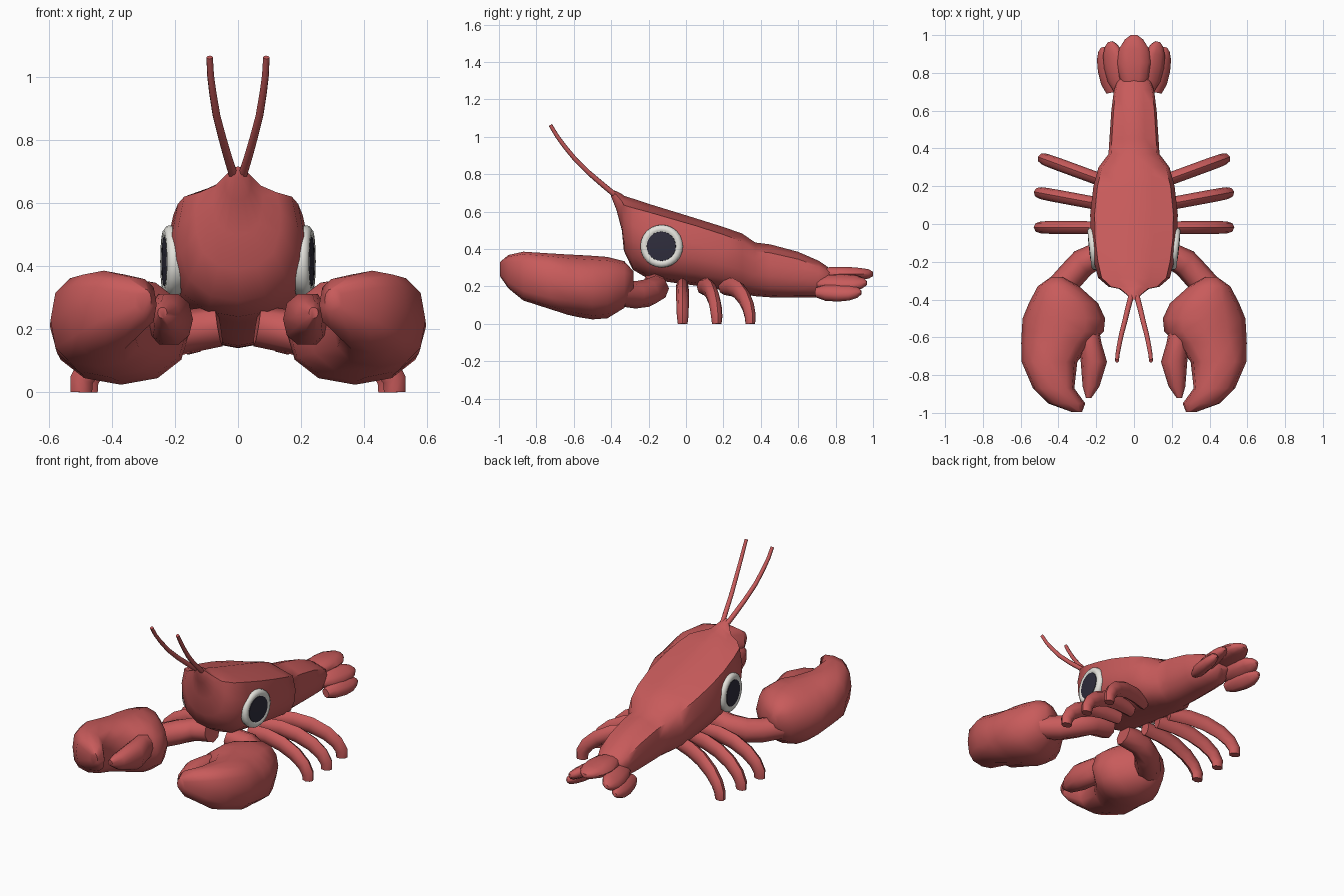
import bpy, bmesh
from math import cos, sin, pi, copysign
from mathutils import Vector, Matrix

cube = bpy.data.objects.get("Cube")
if cube:
    bpy.data.objects.remove(cube, do_unlink=True)


def material(name, rgb):
    m = bpy.data.materials.new(name)
    m.use_nodes = True
    m.diffuse_color = (*rgb, 1)
    m.node_tree.nodes["Principled BSDF"].inputs["Base Color"].default_value = (*rgb, 1)
    return m


RED = material("shell red", (0.58, 0.105, 0.105))
WHITE = material("eye white", (0.78, 0.77, 0.72))
DARK = material("pupil dark", (0.028, 0.026, 0.045))
made = []


def skin(name, rings, mat=RED, matrix=None):
    """Bridge equal-sized rings of points and cap both ends."""
    bm = bmesh.new()
    loops = [[bm.verts.new(p) for p in r] for r in rings]
    n = len(loops[0])
    for a, b in zip(loops, loops[1:]):
        for i in range(n):
            bm.faces.new((a[i], a[(i + 1) % n], b[(i + 1) % n], b[i]))
    bm.faces.new(loops[0])
    bm.faces.new(loops[-1])
    if matrix:
        bm.transform(matrix)
    bmesh.ops.recalc_face_normals(bm, faces=bm.faces)
    mesh = bpy.data.meshes.new(name)
    bm.to_mesh(mesh)
    bm.free()
    mesh.materials.append(mat)
    ob = bpy.data.objects.new(name, mesh)
    bpy.context.collection.objects.link(ob)
    made.append(ob)


def section(y, x0, x1, z0, z1, power=2.2, sides=12):
    """Rounded-box outline across y."""
    pts = []
    for i in range(sides):
        c, s = cos(2 * pi * i / sides), sin(2 * pi * i / sides)
        px, pz = (copysign(abs(v) ** (2 / power), v) for v in (c, s))
        pts.append(((x0 + x1) / 2 + px * (x1 - x0) / 2, y, (z0 + z1) / 2 + pz * (z1 - z0) / 2))
    return pts


def limb(name, path, sizes, matrix, sides=8):
    """Oval limb along a path; sizes give the thickness and the width of each ring."""
    path = [Vector(p) for p in path]
    rings = []
    for i, (p, (thick, wide)) in enumerate(zip(path, sizes)):
        along = (path[min(i + 1, len(path) - 1)] - path[max(i - 1, 0)]).normalized()
        across = along.cross(Vector((0, 0, 1))).normalized()
        up = across.cross(along)
        ring = []
        for k in range(sides):
            a = 2 * pi * k / sides
            q = p + up * thick * cos(a) + across * wide * sin(a)
            q.z = max(q.z, 0)
            ring.append(q)
        rings.append(ring)
    skin(name, rings, RED, matrix)


def shell(y, w, bottom, top, shoulder):
    """Body outline: shallow keel, upright flanks, and shoulders under a low ridge."""
    half = [(0, 0), (.45, .04), (.82, .18), (.97, .4), (1, .62),
            (.9, shoulder), (.45, (1 + shoulder) / 2), (0, 1)]
    outline = half + [(-a, b) for a, b in half[-2:0:-1]]
    return [(a * w, y, bottom + b * (top - bottom)) for a, b in outline]


# Carapace with pointed snout, running into the tail:
# y, half width, bottom, top, shoulder height
body = [(-.40, .018, .68, .717, .85), (-.372, .042, .61, .71, .8), (-.343, .08, .50, .695, .8),
        (-.332, .135, .39, .685, .83), (-.285, .19, .29, .67, .87), (-.2, .212, .24, .642, .89),
        (-.08, .228, .222, .605, .89), (.05, .232, .205, .565, .89), (.2, .215, .18, .518, .88),
        (.3, .188, .16, .483, .87), (.37, .135, .148, .435, .84), (.45, .13, .142, .425, .84),
        (.6, .12, .14, .385, .84), (.71, .106, .142, .337, .84), (.75, .09, .16, .31, .84),
        (.8, .05, .2, .27, .84)]
skin("body", [shell(*ring) for ring in body])


# Tail fan: one middle lobe, two pairs drooping to the sides
def lobe(name, width, length, thick, matrix):
    shape = [(0, .5, .6), (.22, .88, 1), (.5, 1, 1), (.75, .9, .85), (.92, .55, .65), (1, .2, .3)]
    rings = [section(t * length, -width * w, width * w, -thick * h, thick * h, 2.3, 10)
             for t, w, h in shape]
    skin(name, rings, RED, matrix)


def place(loc, yaw, roll):
    return Matrix.Translation(loc) @ Matrix.Rotation(yaw, 4, "Z") @ Matrix.Rotation(roll, 4, "Y")


lobe("tail_lobe_middle", .088, .29, .04, place((0, .71, .267), 0, 0))

claw = [(-.28, .38, .44, .19, .28), (-.33, .29, .51, .085, .335), (-.42, .19, .557, .03, .358),
        (-.5, .153, .59, .024, .364), (-.57, .16, .594, .035, .368), (-.63, .22, .597, .048, .371),
        (-.73, .3, .595, .08, .377, 2.6), (-.87, .316, .535, .125, .386, 2.8),
        (-.95, .258, .455, .19, .368, 2.8), (-.995, .275, .33, .255, .33)]
thumb = [(-.53, .19, .29, .16, .3), (-.63, .172, .29, .148, .315), (-.73, .143, .282, .148, .315),
         (-.86, .183, .272, .19, .292), (-.92, .225, .255, .235, .27)]
arm = [(.06, -.17, .21), (.18, -.16, .19), (.27, -.205, .165), (.33, -.27, .155), (.41, -.36, .165)]
arm_sizes = [(.065, .065), (.07, .07), (.075, .075), (.073, .075), (.07, .075)]
leg_roots = [(-.02, -.018), (.1, .165), (.222, .345)]
leg_shape = [(.1, .2), (.22, .197), (.32, .177), (.41, .136), (.468, .088), (.496, .04), (.497, 0)]
leg_sizes = [(.045, .034), (.05, .034), (.05, .034), (.046, .034), (.041, .033), (.037, .031), (.034, .026)]
antenna = [(.015, -.38, .69), (.033, -.45, .748), (.05, -.52, .808), (.068, -.59, .877),
           (.08, -.65, .95), (.087, -.69, 1.005), (.09, -.725, 1.063)]

for side, s in (("left", 1), ("right", -1)):
    flip = Matrix.Scale(s, 4, (1, 0, 0))

    # Tail side lobes
    lobe(f"tail_lobe_inner_{side}", .066, .265, .038, place((s * .075, .705, .218), -s * .19, s * .55))
    lobe(f"tail_lobe_outer_{side}", .055, .245, .038, place((s * .12, .695, .168), -s * .18, s * .75))

    # Claw, thumb and arm
    skin(f"claw_{side}", [section(*r) for r in claw], RED, flip)
    skin(f"claw_thumb_{side}", [section(*r, sides=10) for r in thumb], RED, flip)
    limb(f"arm_{side}", arm, arm_sizes, flip)

    # Walking legs
    for i, (y0, y1) in enumerate(leg_roots):
        reach = 1 if i < 2 else .96
        path = [(x * reach, y0 + (y1 - y0) * (x - .15) / .35, z) for x, z in leg_shape]
        limb(f"leg_{i + 1}_{side}", path, leg_sizes, flip)

    # Antenna, tapering to the tip
    limb(f"antenna_{side}", antenna, [(.015 - .0008 * k, .015 - .0008 * k) for k in range(7)], flip)

    # Eye: rounded white rim with a dark pupil plate
    out = Vector((s, -.11, 0)).normalized()
    turn = Matrix.Translation((s * .212, -.13, .415)) @ out.to_track_quat("Z", "Y").to_matrix().to_4x4()

    def disc(r, h):
        return [(r * cos(2 * pi * k / 24), r * sin(2 * pi * k / 24), h) for k in range(24)]

    rim = [(.105, -.03), (.115, 0), (.113, .014), (.1, .024), (.085, .024), (.076, .018)]
    skin(f"eye_{side}", [disc(*p) for p in rim], WHITE, turn)
    skin(f"pupil_{side}", [disc(.079, .017), disc(.078, .023), disc(.04, .026)], DARK, turn)

# Soft shading with sharp creases kept
bpy.ops.object.select_all(action="DESELECT")
for ob in made:
    ob.select_set(True)
bpy.context.view_layer.objects.active = made[0]
bpy.ops.object.shade_smooth_by_angle(angle=0.9)
